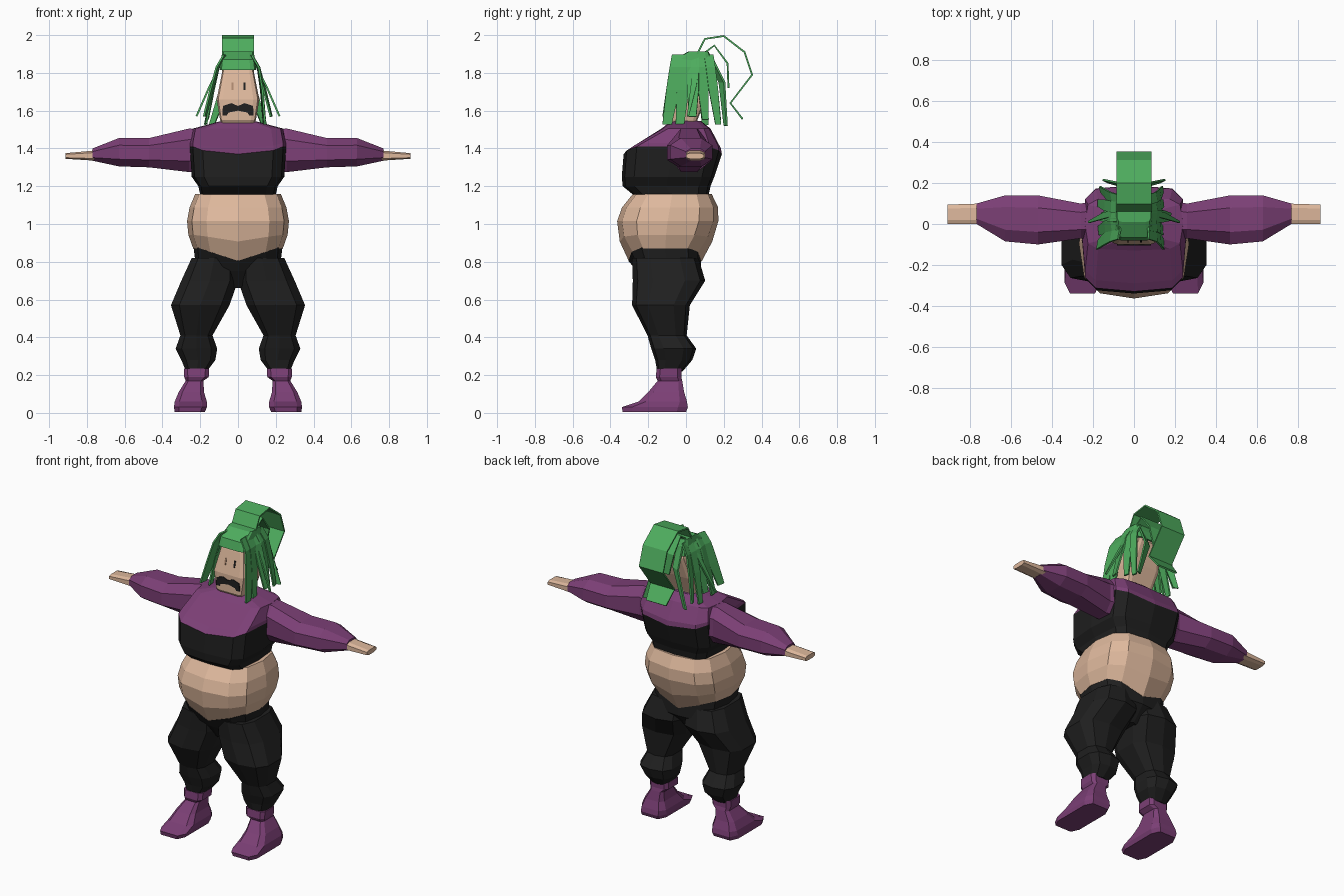
import bpy, bmesh, math, random
from mathutils import Vector

if "Cube" in bpy.data.objects:
    bpy.data.objects.remove(bpy.data.objects["Cube"])
random.seed(4)


def material(name, red, green, blue):
    mat = bpy.data.materials.new(name)
    mat.use_nodes = True
    mat.diffuse_color = (red, green, blue, 1)
    bsdf = next(n for n in mat.node_tree.nodes if n.type == "BSDF_PRINCIPLED")
    bsdf.inputs["Base Color"].default_value = mat.diffuse_color
    return mat


PURPLE = material("purple cloth", .2, .05, .18)
BLACK = material("black cloth", .014, .014, .014)
SKIN = material("skin", .73, .48, .335)
GREEN = material("green hair", .075, .41, .11)
BROWN = material("brown eye", .42, .25, .16)


def finish(bm, name, *mats):
    bmesh.ops.recalc_face_normals(bm, faces=bm.faces)
    mesh = bpy.data.meshes.new(name)
    bm.to_mesh(mesh)
    bm.free()
    for mat in mats:
        mesh.materials.append(mat)
    obj = bpy.data.objects.new(name, mesh)
    bpy.context.collection.objects.link(obj)
    return obj


def level(z, wide, front, back, x=0, dip=0):
    """Horizontal cross-section; dip lowers its front and back."""
    middle, depth = (front + back) / 2, (back - front) / 2

    def place(c, s):
        return Vector((x + wide * c, middle + depth * s, z - dip * max(0, 4 * s * s - 3)))
    return place


def slice_at(x, front, back, low, high):
    """Upright cross-section of an arm."""
    def place(c, s):
        return Vector((x, (front + back + (back - front) * c) / 2, (low + high + (high - low) * s) / 2))
    return place


def loft(name, sections, *mats, sides=12, square=.5, mirror=1, phase=.5, rule=None):
    """Skin the cross-sections; rule picks a material index from a face's span number."""
    bm = bmesh.new()
    peak = math.cos(math.tau * phase / sides) ** square
    loops = []
    for place in sections:
        loop = []
        for i in range(sides):
            angle = math.tau * (i + phase) / sides
            c, s = (math.copysign(abs(k) ** square, k) / peak
                    for k in (math.cos(angle), math.sin(angle)))
            co = place(c, s)
            co.x *= mirror
            loop.append(bm.verts.new(co))
        loops.append(loop)
    for span, (low, high) in enumerate(zip(loops, loops[1:])):
        for i in range(sides):
            face = bm.faces.new((low[i - 1], low[i], high[i], high[i - 1]))
            face.material_index = rule(span) if rule else 0
    bm.faces.new(loops[0])
    bm.faces.new(loops[-1]).material_index = len(mats) - 1
    return finish(bm, name, *mats)


def ribbon(name, path, across, width, tip):
    """Thin hair strip along a path, narrowed at its tip."""
    bm = bmesh.new()
    rows = []
    for p in path:
        half = Vector(across).normalized() * (tip if p is path[-1] else width) / 2
        rows.append([bm.verts.new(Vector(p) + half * way) for way in (-1, 1)])
    for a, b in zip(rows, rows[1:]):
        bm.faces.new((*a, *reversed(b)))
    solid = finish(bm, name, GREEN).modifiers.new("thickness", "SOLIDIFY")
    solid.thickness, solid.offset = .01, 0


def plate(name, outline, mat):
    """Thin flat shape lying on the face, outlined in x and z."""
    bm = bmesh.new()
    face = bm.faces.new([bm.verts.new((x, -.104 + .25 * max(0, z - 1.66), z)) for x, z in outline])
    out = bmesh.ops.extrude_face_region(bm, geom=[face])
    for v in out["geom"]:
        if isinstance(v, bmesh.types.BMVert):
            v.co.y += .006
    finish(bm, name, mat)


def steps(count):
    return [i / count for i in range(count + 1)]


def bulge(t):
    return math.sin(math.pi * t)


# Round belly with a hanging lower edge
loft("belly", [level(z=.87 + .29 * t,
                     wide=.19 + .08 * bulge(.2 + .65 * t),
                     front=-.21 - .155 * bulge(.2 + .65 * t),
                     back=.04 + .135 * bulge(.1 + .65 * t),
                     dip=.07 * max(0, 1 - 2 * t)) for t in steps(4)],
     SKIN, square=.7, phase=0)

# Chest: black top below, purple yoke above
loft("chest", [
    level(z=1.155, wide=.2, front=-.28, back=.12),
    level(z=1.2, wide=.21, front=-.335, back=.13),
    level(z=1.25, wide=.245, front=-.34, back=.15),
    level(z=1.41, wide=.255, front=-.33, back=.19, dip=.04),
    level(z=1.43, wide=.255, front=-.29, back=.185, dip=.03),
    level(z=1.505, wide=.24, front=-.13, back=.13),
    level(z=1.545, wide=.09, front=-.08, back=.08),
], BLACK, PURPLE, square=.45, phase=0, rule=lambda span: int(span > 2))

# Hips under the waistline
loft("hips", [
    level(z=.66, wide=.04, front=-.2, back=0),
    level(z=.75, wide=.22, front=-.26, back=.08),
    level(z=.875, wide=.235, front=-.305, back=.08, dip=.07),
], BLACK, square=.65, phase=0)

for side, label in ((1, "left"), (-1, "right")):
    # Sleeve, with a full forearm
    loft(label + "_sleeve", [
        slice_at(x=.16, front=-.07, back=.12, low=1.28, high=1.5),
        slice_at(x=.26, front=-.07, back=.1, low=1.275, high=1.505),
        slice_at(x=.47, front=-.1, back=.14, low=1.3, high=1.455),
        slice_at(x=.63, front=-.085, back=.14, low=1.305, high=1.455),
        slice_at(x=.77, front=0, back=.1, low=1.335, high=1.4),
    ], PURPLE, sides=8, square=.8, mirror=side)
    # Flat mitten hand
    loft(label + "_hand", [
        slice_at(x=.75, front=0, back=.1, low=1.335, high=1.39),
        slice_at(x=.912, front=0, back=.095, low=1.345, high=1.375),
    ], SKIN, sides=8, square=.6, mirror=side)
    # Baggy trouser leg
    loft(label + "_trouser_leg", [
        level(z=.22, wide=.055, front=-.15, back=-.02, x=.22),
        level(z=.28, wide=.09, front=-.16, back=.03, x=.21),
        level(z=.34, wide=.11, front=-.18, back=.05, x=.22),
        level(z=.41, wide=.085, front=-.2, back=0, x=.22),
        level(z=.57, wide=.155, front=-.28, back=.015, x=.2),
        level(z=.7, wide=.15, front=-.275, back=.095, x=.15),
        level(z=.82, wide=.12, front=-.28, back=.06, x=.125),
    ], BLACK, sides=10, square=.7, mirror=side)
    # Boot with a long flat toe and a cuff
    loft(label + "_boot", [
        level(z=.005, wide=.08, front=-.335, back=0, x=.255),
        level(z=.03, wide=.087, front=-.34, back=.01, x=.252),
        level(z=.06, wide=.085, front=-.25, back=.005, x=.25),
        level(z=.11, wide=.067, front=-.2, back=-.01, x=.247),
        level(z=.17, wide=.047, front=-.15, back=-.02, x=.23),
        level(z=.19, wide=.065, front=-.16, back=-.025, x=.22),
        level(z=.235, wide=.067, front=-.155, back=-.025, x=.22),
    ], PURPLE, sides=8, square=.4, mirror=side)

# Head and neck, with a sloping forehead
loft("head", [
    level(z=1.51, wide=.08, front=-.075, back=.055),
    level(z=1.55, wide=.095, front=-.1, back=.06),
    level(z=1.66, wide=.113, front=-.1, back=.105),
    level(z=1.8, wide=.085, front=-.065, back=.145),
    level(z=1.87, wide=.075, front=-.04, back=.12),
], SKIN, square=.25)

# Face details
half = [(.035, 1.64), (.08, 1.625), (.083, 1.575), (.06, 1.575), (.05, 1.59)]
plate("moustache", [(0, 1.625), *half, (0, 1.6), *((-x, z) for x, z in reversed(half))], BLACK)
for label, x, mat in (("left_eye", .035, BLACK), ("right_eye", -.03, BROWN)):
    corners = ((-1, -1), (1, -1), (1, 1), (-1, 1))
    plate(label, [(x + .005 * i, 1.73 + .02 * j) for i, j in corners], mat)

# Hair cap
loft("hair_cap", [
    level(z=1.815, wide=.097, front=-.08, back=.15),
    level(z=1.87, wide=.09, front=-.065, back=.14),
    level(z=1.912, wide=.083, front=.01, back=.12),
], GREEN, square=.3)

# Arched ponytail and the shorter lock under it
tail = [(.06, 1.9), (.1, 1.98), (.2, 1.995), (.31, 1.91), (.35, 1.79), (.235, 1.64), (.3, 1.555)]
ribbon("ponytail", [(0, y, z) for y, z in tail], across=(1, 0, 0), width=.17, tip=.14)
lock = [(.09, 1.9), (.15, 1.945), (.22, 1.85), (.225, 1.72)]
ribbon("inner_lock", [(0, y, z) for y, z in lock], across=(1, 0, 0), width=.14, tip=.08)

for side, label in ((1, "left"), (-1, "right")):
    # Hanging strands fanned from front to back
    for t in steps(4):
        top, end = -.04 + .16 * t, -.1 + .27 * t
        out, low = random.uniform(.13, .18), random.uniform(1.52, 1.58)
        ribbon(f"{label}_strand_{t}", [
            (side * .07, top, 1.895),
            (side * .108, top * .8 + end * .2, 1.83),
            (side * (.07 + out * .4), (top + end) / 2, 1.71),
            (side * out, end, low),
        ], across=(random.uniform(-.3, .3), 1, 0), width=.07 - .02 * t, tip=.05 - .02 * t)
    # Thin outer wisp
    ribbon(label + "_wisp", [(side * .08, .06, 1.87), (side * .15, .04, 1.73),
                             (side * .22, .01, 1.57)], across=(0, 1, 0), width=.03, tip=.01)
    # Back strand
    ribbon(label + "_back_strand", [(side * .05, .13, 1.87), (side * .06, .19, 1.75),
                                    (side * .14, .21, 1.52)], across=(1, side / 2, 0),
           width=.06, tip=.03)
